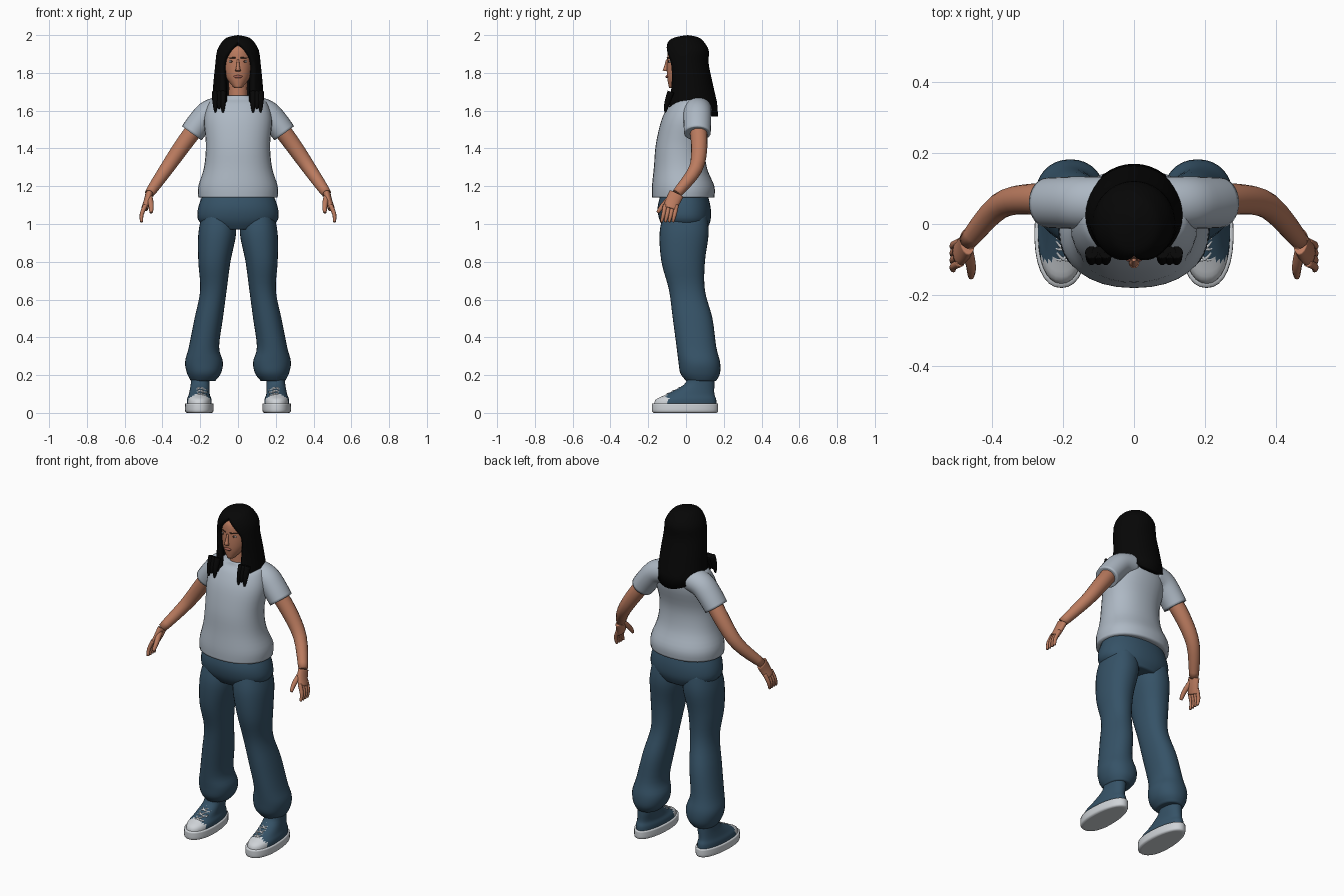
import bpy
import bmesh
from math import sin, cos, pi, copysign
from mathutils import Vector, Matrix

if "Cube" in bpy.data.objects:
    bpy.data.objects.remove(bpy.data.objects["Cube"], do_unlink=True)


def material(name, red, green, blue):
    colour = (red, green, blue, 1)
    mat = bpy.data.materials.new(name)
    mat.use_nodes = True
    mat.diffuse_color = colour
    mat.node_tree.nodes["Principled BSDF"].inputs["Base Color"].default_value = colour
    return mat


skin = material("skin", .5, .2, .115)
black_hair = material("black hair", .002, .002, .002)
cotton = material("pale grey cotton", .42, .48, .55)
denim = material("blue denim", .036, .085, .135)
rubber = material("white rubber", .62, .65, .68)
lip_colour = material("lips", .34, .11, .08)
dark_brown = material("dark brown", .06, .03, .02)


def blend(rows, steps=4):
    """Pass a smooth spline through the given rows of numbers."""
    padded = [rows[0], *rows, rows[-1]]
    result = []
    for before, start, end, after in zip(padded, padded[1:], padded[2:], padded[3:]):
        for step in range(steps):
            t = step / steps
            result.append([
                q + t / 2 * (r - p + t * (2 * p - 5 * q + 4 * r - s + t * (3 * q - p - 3 * r + s)))
                for p, q, r, s in zip(before, start, end, after)])
    return result + [rows[-1]]


def finish(name, bm, mat, mirror, thickness=0):
    """Turn a bmesh into a smooth-shaded object with its modifiers."""
    bmesh.ops.remove_doubles(bm, verts=bm.verts, dist=.0001)
    bmesh.ops.recalc_face_normals(bm, faces=bm.faces)
    for face in bm.faces:
        face.smooth = True
    mesh = bpy.data.meshes.new(name)
    bm.to_mesh(mesh)
    bm.free()
    mesh.materials.append(mat)
    obj = bpy.data.objects.new(name, mesh)
    bpy.context.collection.objects.link(obj)
    if thickness:
        solidify = obj.modifiers.new("thickness", "SOLIDIFY")
        solidify.thickness = thickness
        solidify.offset = -1
    if mirror:
        obj.modifiers.new("mirror", "MIRROR")
    return obj


def shrunk(ring):
    """A smaller copy of a ring, so that a flat end keeps a crisp rim."""
    middle = sum(ring, Vector()) / len(ring)
    return [point.lerp(middle, .1) for point in ring]


def bridge(rings, closed=True):
    """Join rings of points with quads; closed rings also get end caps."""
    if closed:
        rings = [shrunk(rings[0]), *rings, shrunk(rings[-1])]
    bm = bmesh.new()
    loops = [[bm.verts.new(point) for point in ring] for ring in rings]
    count = len(loops[0])
    for low, high in zip(loops, loops[1:]):
        for i in range(count if closed else count - 1):
            j = (i + 1) % count
            bm.faces.new((low[i], low[j], high[j], high[i]))
    if closed:
        bm.faces.new(loops[0])
        bm.faces.new(loops[-1])
    return bm


def loft(name, rows, mat, mirror=False, sides=32, power=2.2, taper=0):
    """Stack level rounded sections given as (z, x min, x max, y min, y max)."""
    def rounded(value):
        return copysign(abs(value) ** (2 / power), value)

    rings = []
    for z, left, right, front, back in blend(rows):
        ring = []
        for i in range(sides):
            angle = 2 * pi * i / sides
            across, along = rounded(cos(angle)), rounded(sin(angle))
            width = (right - left) * (1 - taper * along)
            ring.append(Vector((left + right + width * across,
                                front + back + (back - front) * along, 2 * z)) / 2)
        rings.append(ring)
    return finish(name, bridge(rings), mat, mirror)


def centred(rows):
    """Expand (z, half width, y min, y max) rows about the middle plane."""
    return [(z, -half, half, front, back) for z, half, front, back in rows]


def tube(name, path, start, end, mat, mirror=True, depth=1, sides=16):
    """Sweep round sections along a path while the radius eases from start to end."""
    points = [Vector(point) for point in blend(path)]
    last = len(points) - 1
    rings = []
    for i, point in enumerate(points):
        along = (points[min(i + 1, last)] - points[max(i - 1, 0)]).normalized()
        fore = Vector((0, 1, 0))
        fore = (fore - along * fore.dot(along)).normalized()
        side = along.cross(fore)
        radius = start + (end - start) * (i / last) ** 2
        angles = [2 * pi * k / sides for k in range(sides)]
        rings.append([point + radius * (side * cos(a) + fore * depth * sin(a)) for a in angles])
    return finish(name, bridge(rings), mat, mirror)


def ball(name, centre, size, mat, mirror=False):
    bm = bmesh.new()
    matrix = Matrix.Translation(centre) @ Matrix.Diagonal((*size, 1))
    bmesh.ops.create_uvsphere(bm, u_segments=16, v_segments=10, radius=1, matrix=matrix)
    return finish(name, bm, mat, mirror)


# Head, neck and face
loft("head", centred([(1.72, .02, -.09, -.04), (1.78, .065, -.1, .05), (1.86, .08, -.1, .09),
                      (1.93, .07, -.09, .09), (1.96, .03, -.04, .05)]), skin, power=2)
tube("neck", [(0, .01, 1.62), (0, .01, 1.77)], .052, .048, skin, mirror=False)
tube("nose", [(0, -.1, 1.87), (0, -.11, 1.81)], .006, .015, skin, mirror=False)
ball("lips", (0, -.1, 1.78), (.024, .008, .008), lip_colour)
ball("eye", (.035, -.085, 1.86), (.014, .007, .006), rubber, mirror=True)
ball("iris", (.035, -.09, 1.86), (.006, .006, .006), dark_brown, mirror=True)
tube("eyebrow", [(.015, -.1, 1.88), (.055, -.08, 1.88)], .003, .002, dark_brown)

# Long hair: an open curtain of (z, half width, y min, y max, front gap angle)
curtain = [(2, 0, .01, .01, 0), (1.99, .05, -.05, .06, 0), (1.97, .08, -.09, .09, 0),
           (1.92, .11, -.11, .12, .4), (1.85, .12, -.11, .12, .75),
           (1.75, .13, -.1, .14, .65), (1.62, .14, -.11, .17, .55)]
hair_rings, hair_steps = [], 32
for z, half, front, back, gap in blend(curtain):
    opening = max(0, gap)
    ring = []
    for i in range(hair_steps + 1):
        angle = opening - pi / 2 + 2 * (pi - opening) * i / hair_steps
        drop = .05 * max(0, sin(angle)) ** 2 if z == curtain[-1][0] else 0
        middle, reach = (front + back) / 2, (back - front) / 2
        ring.append(Vector((half * cos(angle), middle + reach * sin(angle), z - drop)))
    hair_rings.append(ring)
finish("hair", bridge(hair_rings, closed=False), black_hair, mirror=False, thickness=.03)
for k in range(3):
    x, tip = .08 + .02 * k, 1.59 + .02 * (k % 2)
    tube("hair_strand", [(x, -.08, 1.7), (x, -.1, 1.64), (x, -.11, tip)],
         .018, .004, black_hair)

# T-shirt
loft("shirt_body", centred([(1.14, .21, -.18, .15), (1.2, .21, -.18, .15), (1.3, .18, -.17, .11),
                            (1.42, .17, -.16, .1), (1.55, .18, -.13, .13), (1.63, .16, -.09, .13),
                            (1.66, .13, -.06, .12), (1.68, .06, -.05, .07)]), cotton)
tube("sleeve", [(.08, .06, 1.61), (.15, .06, 1.59), (.2, .06, 1.54), (.245, .06, 1.48)],
     .068, .064, cotton, depth=1.1, sides=24)

# Arms and hands
tube("arm", [(.2, .06, 1.54), (.29, .07, 1.42), (.38, .05, 1.29), (.47, -.05, 1.16)],
     .046, .025, skin)
tube("palm", [(.47, -.05, 1.16), (.48, -.07, 1.12), (.495, -.085, 1.08)],
     .02, .018, skin, depth=2)
for k in range(4):
    y = .02 * k - .11
    tube("finger", [(.49, y, 1.1), (.51, y - .01, 1.05), (.51, y - .02, 1.01)],
         .012, .007, skin, sides=8)
tube("thumb", [(.47, -.07, 1.15), (.46, -.12, 1.1), (.46, -.15, 1.06)],
     .016, .008, skin, sides=8)

# Jeans
loft("jeans_hips", centred([(1.17, .18, -.13, .11), (1.09, .21, -.15, .13),
                            (1.02, .21, -.14, .13), (.97, .15, -.11, .11)]), denim)
loft("jeans_leg", [(1.05, .02, .19, -.12, .11), (.95, .01, .21, -.14, .12),
                   (.8, .04, .21, -.13, .1), (.65, .06, .2, -.09, .1),
                   (.5, .08, .23, -.07, .14), (.35, .1, .26, -.05, .16),
                   (.27, .08, .28, -.04, .18), (.21, .09, .27, -.03, .18),
                   (.17, .12, .25, 0, .16)], denim, mirror=True)

# High-top shoes: canvas upper with pale toe cap, rubber sole and laces
upper = loft("shoe_upper", [(.03, .14, .27, -.17, .16), (.07, .14, .27, -.16, .16),
                            (.1, .15, .26, -.1, .15), (.15, .15, .25, -.01, .15),
                            (.2, .15, .25, .01, .15)], denim, mirror=True, taper=.1)
upper.data.materials.append(rubber)
for face in upper.data.polygons:
    if face.center.y < -.1 and face.center.z < .1:
        face.material_index = 1
loft("shoe_sole", [(0, .14, .27, -.17, .16), (.01, .13, .28, -.18, .17),
                   (.05, .13, .28, -.18, .17)], rubber, mirror=True, taper=.1)
for k in range(4):
    y, z = .03 * k - .1, .015 * k + .1
    for side in (-.035, .035):
        tube("lace", [(.2 - side, y + .01, z - .01), (.2, y, z), (.2 + side, y + .05, z + .01)],
             .005, .004, rubber, sides=6)
